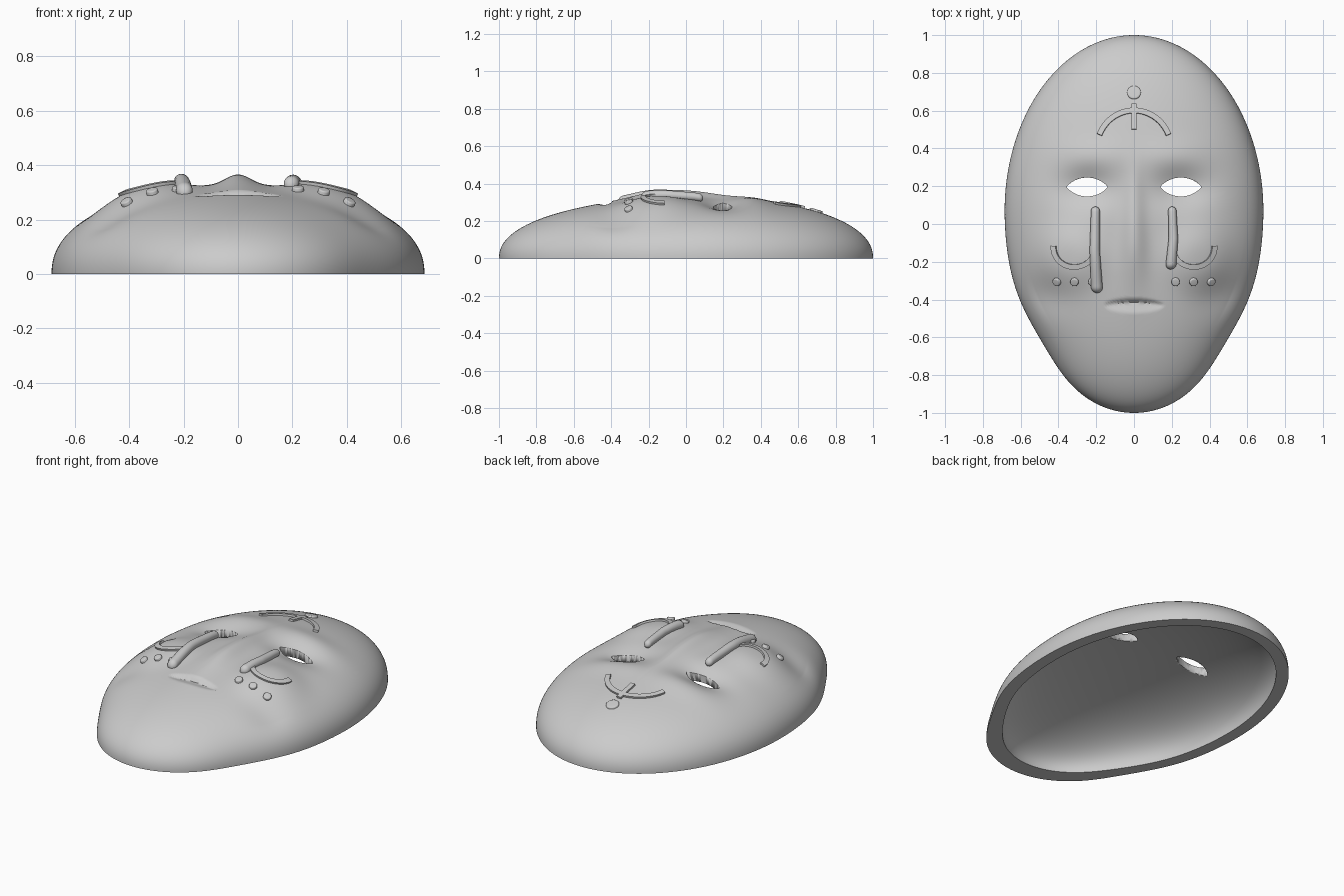
import bpy, bmesh, math
from mathutils import Vector, Matrix

if "Cube" in bpy.data.objects:
    bpy.data.objects.remove(bpy.data.objects["Cube"])

grey = bpy.data.materials.new("plain grey")
grey.use_nodes = True
grey.diffuse_color = (0.6, 0.6, 0.6, 1)
grey.node_tree.nodes["Principled BSDF"].inputs["Base Color"].default_value = (0.6, 0.6, 0.6, 1)

MID_Y, HALF_W, UP, DOWN = 0.07, 0.685, 0.93, 1.07


def bump(x, y, cx, cy, sx, sy, power=1):
    return math.exp(-(((x - cx) / sx) ** 2 + ((y - cy) / sy) ** 2) ** power)


def jaw(y):
    return 1 - 0.07 * math.exp(-((y + 0.7) / 0.25) ** 2)


def features(x, y):
    """Relief of the face added to the plain dome."""
    ax = abs(x)
    z = 0.040 * bump(ax, y, 0.345, -0.18, 0.17, 0.17, 1.4)      # cheeks
    z -= 0.018 * bump(ax, y, 0.47, -0.38, 0.13, 0.11)           # hollows under cheeks
    z -= 0.045 * bump(ax, y, 0.25, 0.19, 0.15, 0.10)            # eye sockets
    z += 0.016 * bump(ax, y, 0.20, 0.36, 0.20, 0.09)            # brows
    long = 0.22 if y < -0.1 else 0.30
    z += 0.038 * bump(x, y, 0, -0.1, 0.045 + 0.03 * max(0, min(1, 0.5 - 2 * y)), long)  # nose
    lens = 1 - (x / 0.158) ** 2                                 # mouth groove
    if lens > 0:
        t = (y + 0.432) / (0.038 * lens ** 0.6 + 0.001)
        if abs(t) < 1:
            z -= 0.018 * lens ** 0.5 * min((1 - t) / 0.5, (1 + t) / 1.2)
    return z


def height(x, y):
    v = (y - MID_Y) / (UP if y > MID_Y else DOWN)
    k = max(0, 1 - (x / (HALF_W * jaw(y))) ** 2 - v * v)
    return 0.33 * k ** 0.45 + features(x, y) * min(1, 4 * k)


def normal(x, y):
    e = 0.01
    return Vector((height(x - e, y) - height(x + e, y),
                   height(x, y - e) - height(x, y + e), 2 * e)).normalized()


def finish(name, bm, angle=40):
    bmesh.ops.recalc_face_normals(bm, faces=bm.faces)
    me = bpy.data.meshes.new(name)
    bm.to_mesh(me)
    bm.free()
    ob = bpy.data.objects.new(name, me)
    bpy.context.collection.objects.link(ob)
    me.materials.append(grey)
    bpy.ops.object.select_all(action='DESELECT')
    ob.select_set(True)
    bpy.context.view_layer.objects.active = ob
    bpy.ops.object.shade_smooth_by_angle(angle=math.radians(angle))
    return ob


def skin(bm, rings):
    for a, b in zip(rings, rings[1:]):
        n = len(a)
        for i in range(n):
            j = (i + 1) % n
            bm.faces.new((a[i], a[j], b[j], b[i]))


# Mask shell: relief outside, smooth bowl inside, flat rim wider at the chin
def mask_shell():
    bm = bmesh.new()
    seg = 240

    def dome(rings, half_w, up, down, top):
        out = []
        for k in range(rings + 1):
            t = k / rings * math.pi / 2
            r, ring = math.sin(t), []
            for i in range(1 if k == 0 else seg):
                a = math.tau * i / seg
                s = math.sin(a) * r
                y = MID_Y + s * (up if s > 0 else down)
                x = math.cos(a) * r * half_w * jaw(y)
                ring.append(bm.verts.new((x, y, 0 if k == rings else top(x, y, t))))
            out.append(ring)
        pole = out[0][0]
        for i in range(seg):
            bm.faces.new((pole, out[1][i], out[1][(i + 1) % seg]))
        skin(bm, out[1:])
        return out[-1]

    outer = dome(130, HALF_W, UP, DOWN, lambda x, y, t: height(x, y))
    inner = dome(40, 0.615, 0.86, 0.965, lambda x, y, t: 0.25 * math.cos(t) ** 0.9)
    skin(bm, [outer, inner])
    return finish("mask_shell", bm)


mask = mask_shell()

# Almond eye openings
for side, label in ((1, "left"), (-1, "right")):
    bm = bmesh.new()
    rim = []
    for i in range(40):
        a = math.tau * i / 40
        rim.append((side * 0.248 + 0.108 * math.cos(a),
                    0.196 + 0.05 * math.copysign(abs(math.sin(a)) ** 1.6, math.sin(a))))
    lo, hi = ([bm.verts.new((x, y, z)) for x, y in rim] for z in (0.05, 0.6))
    skin(bm, [lo, hi])
    bm.faces.new(lo)
    bm.faces.new(hi)
    cutter = finish(label + "_eye_cutter", bm)
    cutter.hide_render = True
    cutter.hide_set(True)
    cut = mask.modifiers.new(label + " eye", 'BOOLEAN')
    cut.operation, cut.solver, cut.object = 'DIFFERENCE', 'EXACT', cutter


def band(name, path, width=0.028, rise=0.011):
    """Raised flat strip that follows the face."""
    bm = bmesh.new()
    rings = []
    for i, p in enumerate(path):
        d = Vector(path[min(i + 1, len(path) - 1)]) - Vector(path[max(i - 1, 0)])
        d.normalize()
        ring = []
        for s, up in ((1, -0.012), (1, rise), (-1, rise), (-1, -0.012)):
            x, y = p[0] - d.y * s * width / 2, p[1] + d.x * s * width / 2
            ring.append(bm.verts.new(Vector((x, y, height(x, y))) + normal(x, y) * up))
        rings.append(ring)
    skin(bm, rings)
    bm.faces.new(rings[0])
    bm.faces.new(rings[-1])
    finish(name, bm)


def arc(cx, cy, rx, ry, start, end, n=32):
    angles = [math.radians(start + (end - start) * i / n) for i in range(n + 1)]
    return [(cx + rx * math.cos(a), cy + ry * math.sin(a)) for a in angles]


def disc(name, x, y, radius, rise):
    """Small raised button with a softened top, lying on the face."""
    bm = bmesh.new()
    n = normal(x, y)
    place = Matrix.Translation(Vector((x, y, height(x, y)))) @ n.to_track_quat('Z', 'Y').to_matrix().to_4x4()
    rings = []
    for r, z in ((1, -0.012), (1, rise * 0.7), (0.9, rise * 0.95), (0.7, rise)):
        rings.append([bm.verts.new(place @ Vector((radius * r * math.cos(a), radius * r * math.sin(a), z)))
                      for a in (math.tau * k / 28 for k in range(28))])
    skin(bm, rings)
    bm.faces.new(rings[0])
    bm.faces.new(rings[-1])
    finish(name, bm, 60)


def tear(name, path, radius):
    """Round-ended trickle running down the cheek."""
    bm = bmesh.new()
    rings, steps = [], 48
    total = path[0][1] - path[-1][1]
    for i in range(steps + 1):
        f = (1 - math.cos(math.pi * i / steps)) / 2
        y = path[0][1] - f * total
        for (x0, y0), (x1, y1) in zip(path, path[1:]):
            if y1 - 1e-6 <= y <= y0 + 1e-6:
                x = x0 + (x1 - x0) * (y0 - y) / (y0 - y1)
        r = radius * (0.85 + 0.3 * f)
        edge = min(f, 1 - f) * total
        if edge < r:
            r *= max(0.02, math.sqrt(1 - (1 - edge / r) ** 2))
        z = height(x, y) + 0.006 + 0.014 * (1 - f) ** 2
        rings.append([bm.verts.new((x + r * math.cos(a), y, z + r * math.sin(a)))
                      for a in (math.tau * k / 20 for k in range(20))])
    skin(bm, rings)
    bm.faces.new(rings[0])
    bm.faces.new(rings[-1])
    finish(name, bm, 60)


# Forehead emblem: arch, upright bar and dot
band("forehead_arch", arc(0, 0.40, 0.195, 0.2, 21, 159))
band("forehead_bar", [(0, 0.635 - 0.0135 * i) for i in range(11)])
disc("forehead_dot", 0, 0.695, 0.036, 0.01)

# Cheek hooks and dots on both sides
for side, label in ((1, "left"), (-1, "right")):
    hook = arc(0.315, -0.125, 0.108, 0.102, 5, -165)
    band(label + "_cheek_hook", [(side * x, y) for x, y in hook], 0.026)
    for i, x in enumerate((0.22, 0.314, 0.407)):
        disc(f"{label}_cheek_dot_{i + 1}", side * x, -0.305, 0.022, 0.015)

# Tears, the right one longer
tear("left_tear", [(0.202, 0.092), (0.208, -0.08), (0.194, -0.24)], 0.025)
tear("right_tear", [(-0.204, 0.092), (-0.208, -0.14), (-0.195, -0.365)], 0.027)
